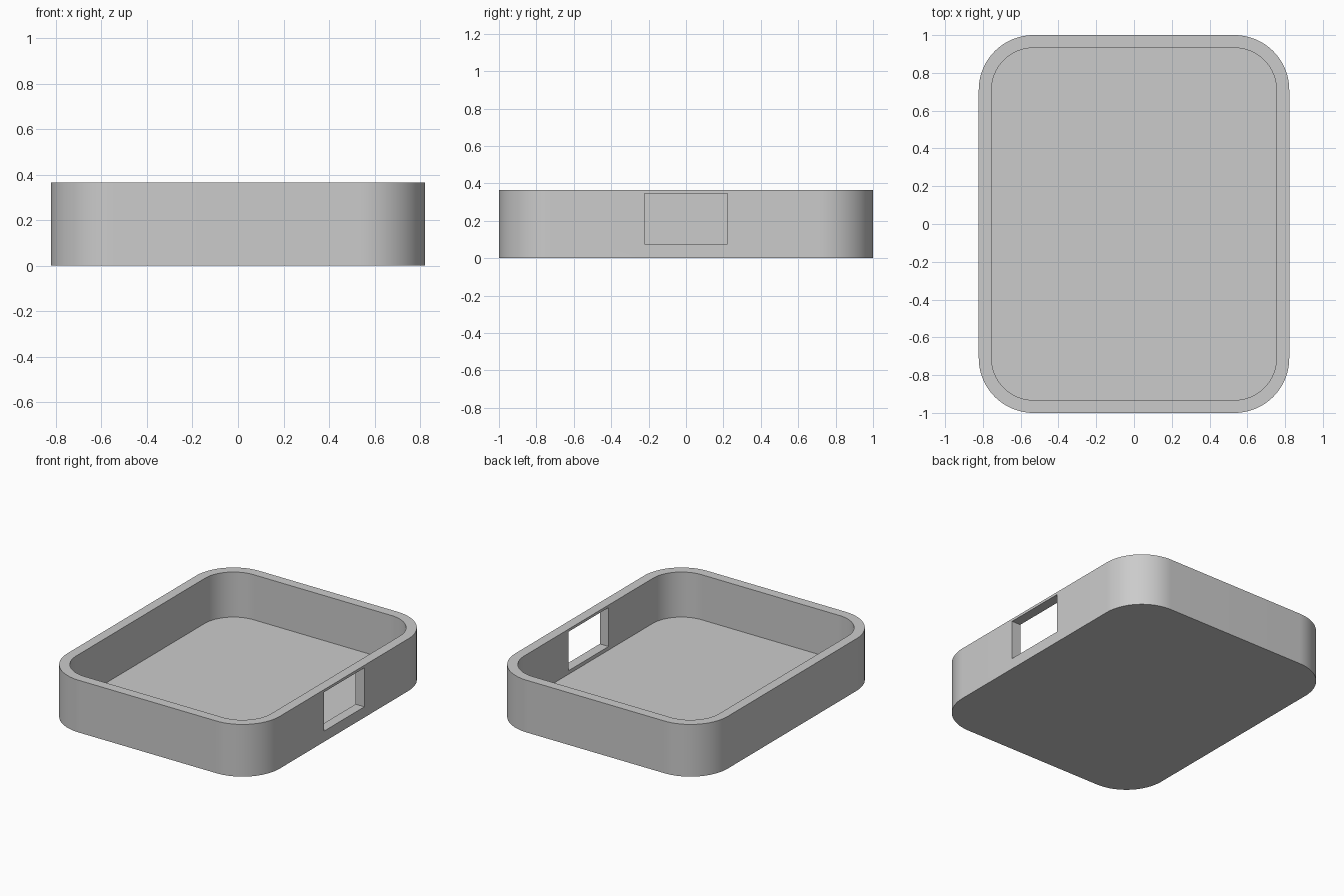
import bpy
import bmesh
from math import cos, sin, pi, radians
from mathutils import Vector

cube = bpy.data.objects.get("Cube")
if cube:
    bpy.data.objects.remove(cube, do_unlink=True)

HALF_X, HALF_Y, HEIGHT = 0.822, 1.0, 0.365
WALL, FLOOR, RADIUS = 0.068, 0.05, 0.29
STEPS = 24

grey = bpy.data.materials.new("plain grey")
grey.use_nodes = True
colour = (0.6, 0.6, 0.6, 1)
grey.diffuse_color = colour
grey.node_tree.nodes["Principled BSDF"].inputs["Base Color"].default_value = colour


def rounded_ring(bm, hx, hy, r, z):
    """Closed ring of vertices around a rounded rectangle."""
    ring = []
    for i, (sx, sy) in enumerate([(1, 1), (-1, 1), (-1, -1), (1, -1)]):
        for k in range(STEPS + 1):
            a = (i + k / STEPS) * pi / 2
            ring.append(bm.verts.new((sx * (hx - r) + r * cos(a),
                                      sy * (hy - r) + r * sin(a), z)))
    return ring


def bridge(bm, lower, upper):
    n = len(lower)
    for i in range(n):
        j = (i + 1) % n
        bm.faces.new((lower[i], lower[j], upper[j], upper[i]))


# Tray shell: underside, outer wall, rim, inner wall and floor
bm = bmesh.new()
inner = (HALF_X - WALL, HALF_Y - WALL, RADIUS - WALL)
rings = [rounded_ring(bm, HALF_X, HALF_Y, RADIUS, 0),
         rounded_ring(bm, HALF_X, HALF_Y, RADIUS, HEIGHT),
         rounded_ring(bm, *inner, HEIGHT),
         rounded_ring(bm, *inner, FLOOR)]
for lower, upper in zip(rings, rings[1:]):
    bridge(bm, lower, upper)
bm.faces.new(rings[0][::-1])
bm.faces.new(rings[-1])
bmesh.ops.recalc_face_normals(bm, faces=bm.faces)
mesh = bpy.data.meshes.new("tray")
bm.to_mesh(mesh)
bm.free()
tray = bpy.data.objects.new("tray", mesh)
bpy.context.collection.objects.link(tray)
mesh.materials.append(grey)

# Rectangular port through the left wall
bpy.ops.mesh.primitive_cube_add(size=1, location=(HALF_X - WALL / 2, 0, 0.211))
cutter = bpy.context.object
cutter.name = "port_cutter"
cutter.scale = Vector((WALL * 3, 0.444, 0.272))
cutter.hide_render = True
cutter.data.materials.append(grey)

bpy.ops.object.select_all(action='DESELECT')
bpy.context.view_layer.objects.active = tray
tray.select_set(True)
port = tray.modifiers.new("port", 'BOOLEAN')
port.operation = 'DIFFERENCE'
port.solver = 'EXACT'
port.object = cutter
bpy.ops.object.modifier_apply(modifier=port.name)
bpy.data.objects.remove(cutter, do_unlink=True)

# Smooth corners with crisp rims
bpy.ops.object.shade_smooth_by_angle(angle=radians(30))
